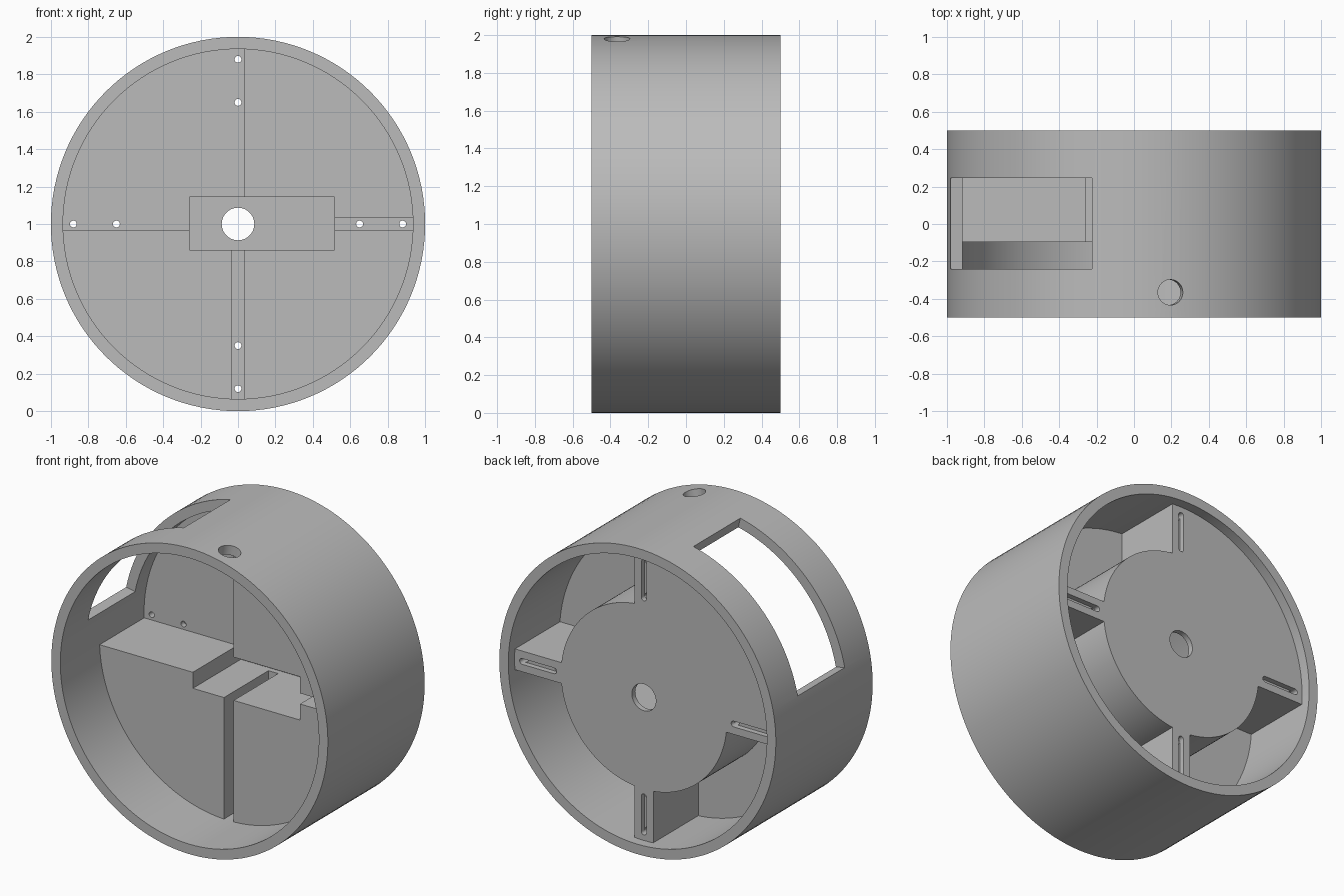
import bpy, bmesh
from math import sin, cos, asin, pi, radians
from mathutils import Matrix

cube = bpy.data.objects.get("Cube")
if cube:
    bpy.data.objects.remove(cube, do_unlink=True)

grey = bpy.data.materials.new("plain grey")
grey.use_nodes = True
grey.diffuse_color = (0.5, 0.5, 0.5, 1)
grey.node_tree.nodes["Principled BSDF"].inputs["Base Color"].default_value = grey.diffuse_color

AXIS = 1.0            # height of the drum axis
FRONT, BACK = -0.095, 0.435
CHANNEL = 0.035       # half width of wire channels
ARM = 0.068           # half width of the arms


def arc(r, a0, a1, n):
    return [(r * cos(a0 + (a1 - a0) * i / n), r * sin(a0 + (a1 - a0) * i / n)) for i in range(n + 1)]


def circle(r, x=0, z=0, n=128):
    return [(x + p, z + q) for p, q in arc(r, 0, 2 * pi, n)[:-1]]


def rect(x0, x1, z0, z1):
    return [(x0, z0), (x1, z0), (x1, z1), (x0, z1)]


def turn(points, quarter):
    a = quarter * pi / 2
    return [(x * cos(a) - z * sin(a), x * sin(a) + z * cos(a)) for x, z in points]


def prism(name, points, y0, y1):
    """Extrude an x/z profile, measured from the drum axis, along y."""
    bm = bmesh.new()
    face = bm.faces.new([bm.verts.new((x, y0, z + AXIS)) for x, z in points])
    top = bmesh.ops.extrude_face_region(bm, geom=[face])["geom"]
    bmesh.ops.translate(bm, vec=(0, y1 - y0, 0), verts=[v for v in top if isinstance(v, bmesh.types.BMVert)])
    bmesh.ops.recalc_face_normals(bm, faces=bm.faces)
    return add(name, bm)


def add(name, bm):
    mesh = bpy.data.meshes.new(name)
    bm.to_mesh(mesh)
    bm.free()
    mesh.materials.append(grey)
    ob = bpy.data.objects.new(name, mesh)
    bpy.context.collection.objects.link(ob)
    return ob


def cut(ob, cutter):
    mod = ob.modifiers.new("cut", "BOOLEAN")
    mod.operation, mod.solver, mod.object = "DIFFERENCE", "EXACT", cutter
    bpy.ops.object.select_all(action="DESELECT")
    bpy.context.view_layer.objects.active = ob
    ob.select_set(True)
    bpy.ops.object.modifier_apply(modifier=mod.name)
    bpy.data.objects.remove(cutter, do_unlink=True)


# Outer ring with a curved window and a radial bore
ring = prism("outer_ring", circle(1), -0.5, 0.5)
cut(ring, prism("bore", circle(0.935), -0.6, 0.6))
a0, a1 = radians(103), radians(168.5)
cut(ring, prism("window_cutter", arc(0.8, a0, a1, 8) + arc(1.4, a1, a0, 8), -0.24, 0.245))
bm = bmesh.new()
bmesh.ops.create_cone(bm, cap_ends=True, segments=32, radius1=0.068, radius2=0.068, depth=0.4,
                      matrix=Matrix.Translation((0, -0.365, AXIS))
                      @ Matrix.Rotation(radians(11.25), 4, "Y") @ Matrix.Translation((0, 0, 1)))
cut(ring, add("radial_hole_cutter", bm))

# Inner mount, carved from a solid disc
mount = prism("inner_mount", circle(0.94), FRONT, BACK)

# Three recesses at the back, leaving the hub and arms
h = asin(ARM / 0.6)
recess = arc(0.6, h, pi / 2 - h, 32) + [(ARM, 1.1), (1.1, 1.1), (1.1, ARM)]
for quarter in (0, 2, 3):
    cut(mount, prism("recess_cutter", turn(recess, quarter), -0.03, 0.6))

# Front channels merged with the open quadrant below the window
c = CHANNEL
channels = [(-1.1, -c), (-c, -c), (-c, -1.1), (c, -1.1), (c, -c),
            (1.1, -c), (1.1, c), (c, c), (c, 1.1), (-1.1, 1.1)]
cut(mount, prism("channel_cutter", channels, -0.3, 0.365))

# Central rectangular pocket and shaft hole
cut(mount, prism("pocket_cutter", rect(-0.26, 0.515, -0.14, 0.143), -0.3, 0.4))
cut(mount, prism("shaft_hole_cutter", circle(0.087, n=48), -0.3, 0.6))

# Slots at the back of each arm, with two screw holes
slot = arc(0.019, pi / 2, 3 * pi / 2, 8)
slot = [(x + 0.65, z) for x, z in slot] + [(0.88 - x, -z) for x, z in slot]
for quarter in range(4):
    cut(mount, prism("slot_cutter", turn(slot, quarter), 0.4, 0.6))
    for r in (0.65, 0.88):
        cut(mount, prism("screw_hole_cutter", turn(circle(0.0185, r, 0, 16), quarter), 0.3, 0.6))

# Smooth curved walls, sharp edges kept
for ob in (ring, mount):
    bpy.ops.object.select_all(action="DESELECT")
    bpy.context.view_layer.objects.active = ob
    ob.select_set(True)
    bpy.ops.object.shade_smooth_by_angle(angle=radians(30))
